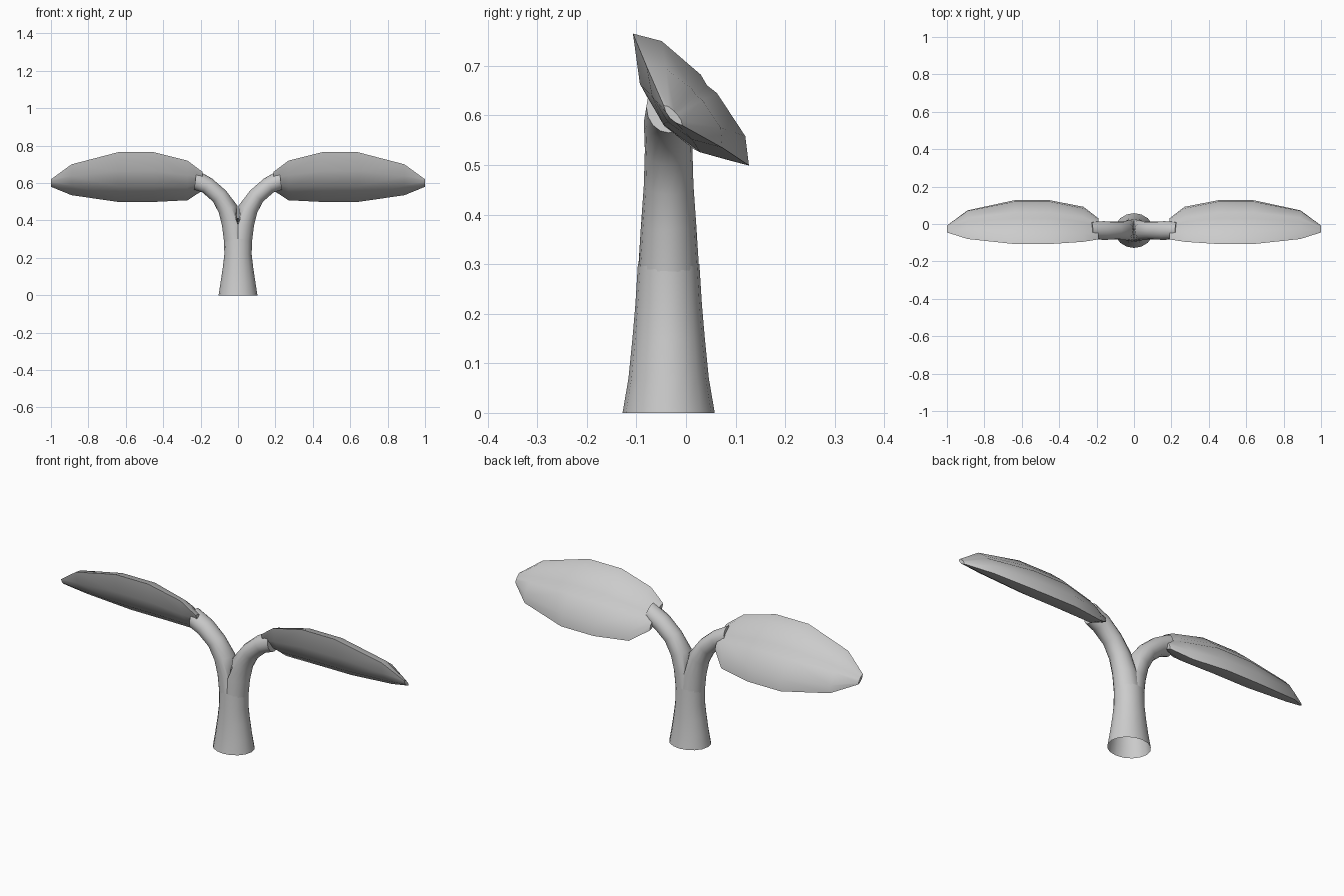
import bpy, bmesh, math
from mathutils import Vector

cube = bpy.data.objects.get("Cube")
if cube:
    bpy.data.objects.remove(cube, do_unlink=True)

grey = bpy.data.materials.new("plain grey")
grey.use_nodes = True
COLOUR = (0.6, 0.6, 0.6, 1)
grey.diffuse_color = COLOUR
grey.node_tree.nodes["Principled BSDF"].inputs["Base Color"].default_value = COLOUR


def loft(name, rings, caps=True, mirror=False, angle=40):
    """Skin a list of closed rings into one object."""
    bm = bmesh.new()
    loops = [[bm.verts.new(p) for p in ring] for ring in rings]
    for a, b in zip(loops, loops[1:]):
        n = len(a)
        for i in range(n):
            j = (i + 1) % n
            bm.faces.new((a[i], a[j], b[j], b[i]))
    if caps:
        bm.faces.new(loops[0])
        bm.faces.new(loops[-1])
    bmesh.ops.recalc_face_normals(bm, faces=bm.faces)
    mesh = bpy.data.meshes.new(name)
    bm.to_mesh(mesh)
    bm.free()
    mesh.materials.append(grey)
    obj = bpy.data.objects.new(name, mesh)
    bpy.context.collection.objects.link(obj)
    if mirror:
        mod = obj.modifiers.new("mirror", "MIRROR")
        mod.use_mirror_merge = False
    bpy.ops.object.select_all(action="DESELECT")
    obj.select_set(True)
    bpy.context.view_layer.objects.active = obj
    bpy.ops.object.shade_smooth_by_angle(angle=math.radians(angle))
    return obj


SIDES = 16
TURN = [2 * math.pi * i / SIDES for i in range(SIDES)]
MID_Y = -0.035

# Stem: flared tube, open at the bottom
stem = [(0, 0.104, 0.093), (0.07, 0.093, 0.081), (0.15, 0.081, 0.073),
        (0.22, 0.073, 0.067), (0.30, 0.075, 0.062)]
loft("stem", [[(rx * math.cos(t), MID_Y + ry * math.sin(t), z) for t in TURN]
              for z, rx, ry in stem], caps=False)

# Branches: inner point, outer point (x, z) and half depth; flat on the middle plane
branch = [
    ((-0.074, 0.28), (0.074, 0.28), 0.062),
    ((-0.05, 0.38), (0.085, 0.37), 0.056),
    ((0.004, 0.48), (0.102, 0.44), 0.050),
    ((0.065, 0.56), (0.133, 0.50), 0.048),
    ((0.14, 0.625), (0.19, 0.55), 0.050),
    ((0.22, 0.67), (0.235, 0.565), 0.045),
]
rings = []
for (xi, zi), (xo, zo), depth in branch:
    ring = []
    for t in TURN:
        k = (1 + math.cos(t)) / 2
        ring.append((max(0, xi + (xo - xi) * k), MID_Y + depth * math.sin(t),
                     zi + (zo - zi) * k))
    rings.append(ring)
loft("branches", rings, mirror=True)

# Leaves: x, front rim (y, z), back rim (y, z), top bulge, bottom bulge
leaf = [
    (0.19, (-0.082, 0.66), (0.030, 0.56), 0.020, 0.020),
    (0.27, (-0.095, 0.72), (0.092, 0.508), 0.034, 0.055),
    (0.45, (-0.107, 0.765), (0.127, 0.499), 0.048, 0.075),
    (0.64, (-0.107, 0.765), (0.127, 0.499), 0.048, 0.075),
    (0.89, (-0.080, 0.70), (0.073, 0.535), 0.036, 0.045),
    (1.00, (-0.045, 0.62), (-0.008, 0.58), 0.008, 0.008),
]
# Section across the leaf: position from front to back rim, share of the bulge
TOP = [(0, 0), (0.14, 0.7), (0.43, 1), (0.5, 0.9), (0.57, 1), (0.86, 0.7), (1, 0)]
BOTTOM = [(0.76, 0.75), (0.5, 1), (0.24, 0.75)]
rings = []
for x, front, back, up, down in leaf:
    a, b = Vector((x, *front)), Vector((x, *back))
    chord = (b - a).normalized()
    normal = Vector((0, -chord.z, chord.y))
    rings.append([a.lerp(b, t) + normal * up * h for t, h in TOP]
                 + [a.lerp(b, t) - normal * down * h for t, h in BOTTOM])
loft("leaves", rings, mirror=True)
